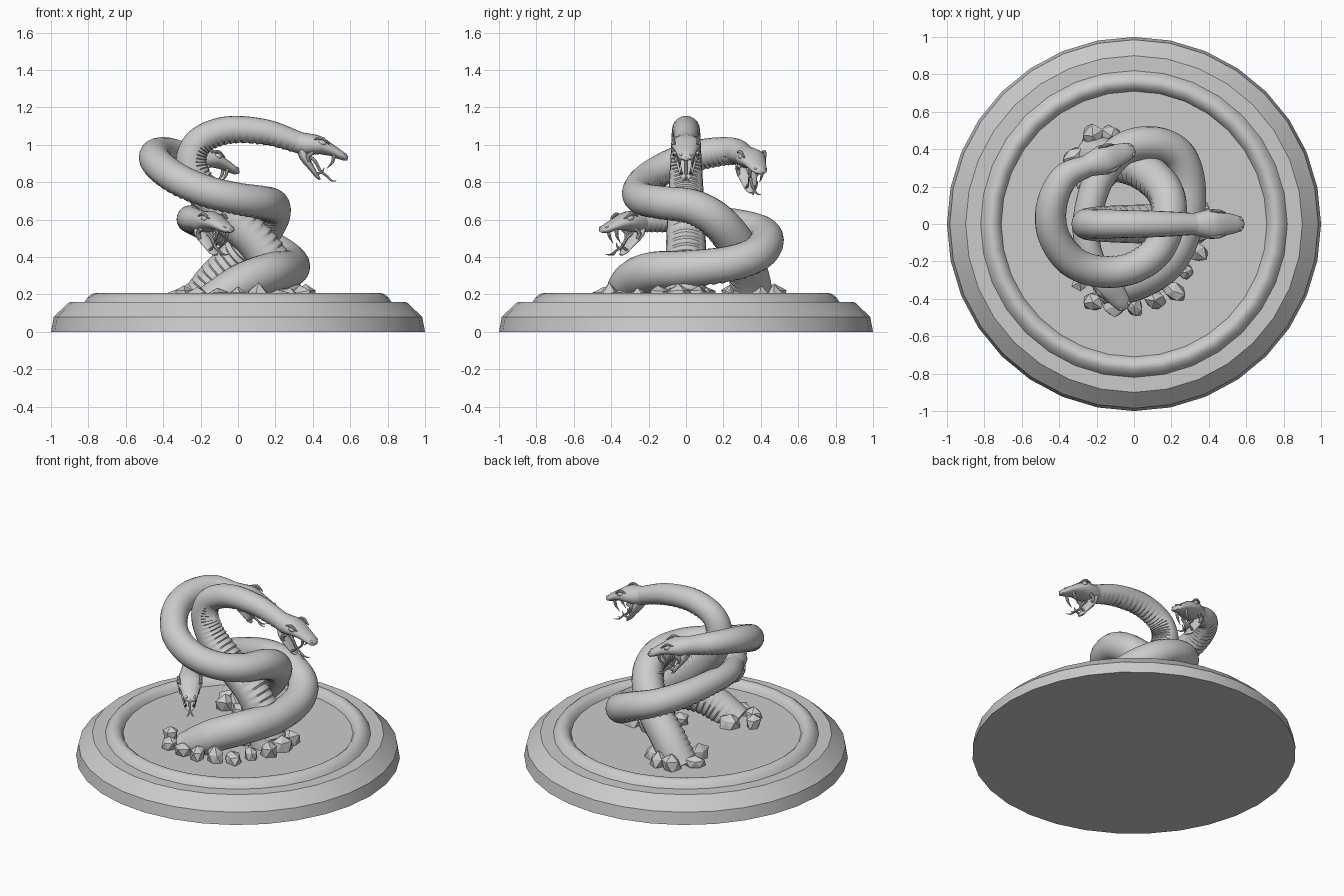
import bpy, bmesh, math, random
from mathutils import Vector, Matrix

if "Cube" in bpy.data.objects:
    bpy.data.objects.remove(bpy.data.objects["Cube"])

random.seed(4)


def skin(name, rings, angle=40):
    """Skin a list of equal-length closed rings and cap both ends."""
    bm = bmesh.new()
    rows = [[bm.verts.new(p) for p in r] for r in rings]
    n = len(rows[0])
    for a, b in zip(rows, rows[1:]):
        for i in range(n):
            j = (i + 1) % n
            bm.faces.new((a[i], a[j], b[j], b[i]))
    bm.faces.new(rows[0])
    bm.faces.new(rows[-1])
    bmesh.ops.recalc_face_normals(bm, faces=bm.faces)
    return finish(name, bm, angle)


def finish(name, bm, angle):
    me = bpy.data.meshes.new(name)
    bm.to_mesh(me)
    bm.free()
    ob = bpy.data.objects.new(name, me)
    bpy.context.collection.objects.link(ob)
    if angle:
        bpy.ops.object.select_all(action='DESELECT')
        ob.select_set(True)
        bpy.context.view_layer.objects.active = ob
        bpy.ops.object.shade_smooth_by_angle(angle=math.radians(angle))
    return ob


def spline(pts, steps):
    """Catmull-Rom through (x, y, z, radius) points."""
    P = [Vector(p) for p in pts]
    P = [2 * P[0] - P[1]] + P + [2 * P[-1] - P[-2]]
    out = []
    for i in range(1, len(P) - 2):
        a, b, c, d = P[i - 1:i + 3]
        for k in range(steps):
            t = k / steps
            out.append(0.5 * (2 * b + (c - a) * t + (2 * a - 5 * b + 4 * c - d) * t * t
                              + (3 * b - a - 3 * c + d) * t ** 3))
    return out + [P[-2]]


def tube(name, pts, up=(0, 0, 1), sides=20, steps=20, ribs=False, M=Matrix()):
    """Sweep a round section, carrying the up vector back from the last point."""
    path = spline(pts, steps)
    up = Vector(up)
    rings = []
    for i in range(len(path) - 1, -1, -1):
        c = path[i].to_3d()
        t = (path[min(i + 1, len(path) - 1)] - path[max(i - 1, 0)]).to_3d().normalized()
        up = (up - t * up.dot(t)).normalized()
        side = t.cross(up)
        ring = []
        for k in range(sides):
            a = 2 * math.pi * k / sides
            r = path[i].w
            if ribs and math.cos(a) < -0.5:      # overlapping belly plates
                r *= 1 - 0.025 * (i % 4)
            ring.append(M @ (c + (up * math.cos(a) + side * math.sin(a)) * r))
        rings.append(ring)
    return skin(name, rings)


def loft(name, sections, M, sides=20):
    """Loft rounded sections given as (x, half width, z top, z bottom)."""
    rings = []
    for x, w, zt, zb in sections:
        ring = []
        for k in range(sides):
            a = 2 * math.pi * k / sides
            z = math.sin(a)
            ring.append(M @ Vector((x, w * math.cos(a), (zt + zb) / 2 + (zt - zb) / 2 * z)))
        rings.append(ring)
    return skin(name, rings, 50)


def ball(name, M, loc, size):
    bm = bmesh.new()
    bmesh.ops.create_uvsphere(bm, u_segments=16, v_segments=10, radius=1,
                              matrix=M @ Matrix.Translation(loc) @ Matrix.Diagonal((*size, 1)))
    return finish(name, bm, 60)


UPPER = [(-.03, .055, .055, -.055), (.03, .068, .061, -.06), (.08, .081, .066, -.045),
         (.12, .077, .059, -.03), (.17, .06, .04, -.025), (.22, .049, .022, -.03),
         (.255, .039, .008, -.03), (.27, .02, -.004, -.024)]
LOWER = [(-.02, .05, .03, -.02), (.03, .062, .018, -.036), (.07, .058, .012, -.032),
         (.12, .044, .008, -.022), (.165, .033, .007, -.016), (.188, .014, .004, -.006)]


def head(tag, origin, forward):
    f = Vector(forward).normalized()
    s = Vector((0, 0, 1)).cross(f).normalized()
    u = f.cross(s)
    M = Matrix.Translation(origin) @ Matrix((f, s, u)).transposed().to_4x4()
    J = M @ Matrix.Translation((.02, 0, -.03)) @ Matrix.Rotation(math.radians(44), 4, 'Y')
    loft(tag + "_upper_head", UPPER, M)
    loft(tag + "_lower_jaw", LOWER, J)
    for y in (-1, 1):
        ball(tag + "_eye", M, (.115, y * .066, .032), (.022, .012, .015))
        tube(tag + "_brow", [(.07, y * .07, .04, .004), (.11, y * .069, .054, .009),
                             (.155, y * .06, .036, .004)], sides=8, steps=5, M=M)
        ball(tag + "_nostril", M, (.25, y * .026, .002), (.012, .008, .007))
        # fangs in the upper and lower jaws, and the skin at the mouth corner
        tube(tag + "_upper_fang", [(.195, y * .034, -.015, .011), (.195, y * .034, -.055, .008),
                                   (.175, y * .033, -.095, .001)], (1, 0, 0), 8, 5, M=M)
        tube(tag + "_lower_fang", [(.155, y * .024, 0, .008), (.158, y * .025, .03, .006),
                                   (.145, y * .025, .055, .001)], (1, 0, 0), 8, 5, M=J)
        tube(tag + "_mouth_corner", [(.085, y * .06, -.03, .01), (.062, y * .056, -.055, .012),
                                     (.075, y * .052, -.085, .008)], (1, 0, 0), 8, 5, M=M)
        # forked tongue tines
        tube(tag + "_tongue_tip", [(.19, 0, -.135, .006), (.215, y * .012, -.15, .005),
                                   (.245, y * .022, -.145, .001)], sides=8, steps=5, M=M)
    tube(tag + "_tongue", [(.04, 0, -.05, .009), (.1, 0, -.07, .009), (.145, 0, -.115, .008),
                           (.19, 0, -.135, .006)], sides=8, steps=6, M=M)


# Round plinth with a raised ring
profile = [(1, 0), (.985, .08), (.9, .16), (.82, .16), (.805, .183), (.78, .203), (.762, .207),
           (.744, .203), (.722, .185), (.71, .16)]
skin("plinth", [[(r * math.cos(math.pi * k / 16), r * math.sin(math.pi * k / 16), z)
                 for k in range(32)] for r, z in profile], 32)

# Three intertwined snakes: path with radius, ending at the head
snakes = {
    "tall_snake": ([(.25, -.02, .13, .115), (.2, 0, .32, .112), (.1, 0, .48, .106), (-.08, 0, .64, .1),
                    (-.205, 0, .78, .092), (-.25, 0, .91, .084), (-.2, 0, 1.02, .078),
                    (-.05, 0, 1.078, .075), (.15, 0, 1.066, .069), (.33, 0, 1.01, .058)],
                   (.97, 0, -.26)),
    "side_snake": ([(-.22, .36, .13, .112), (-.11, .34, .28, .11), (.04, .29, .43, .106),
                    (.16, .18, .58, .1), (.185, .04, .665, .095), (.13, -.13, .69, .09),
                    (0, -.23, .71, .087), (-.17, -.255, .75, .086), (-.33, -.2, .82, .086),
                    (-.43, -.06, .9, .085), (-.44, .1, .95, .082), (-.37, .25, .965, .073),
                    (-.24, .315, .94, .058)],
                   (.9, .32, -.27)),
    "low_snake": ([(-.15, -.34, .15, .1), (.02, -.3, .26, .105), (.18, -.19, .32, .105),
                   (.27, 0, .335, .1), (.285, .22, .36, .097), (.23, .37, .41, .095),
                   (.1, .43, .48, .092), (-.06, .4, .535, .088), (-.18, .26, .575, .083),
                   (-.245, .06, .6, .077), (-.25, -.1, .6, .07), (-.2, -.24, .59, .058)],
                  (.6, -.8, -.13)),
}
for tag, (path, forward) in snakes.items():
    tube(tag + "_body", path, ribs=True)
    head(tag, path[-1][:3], forward)

# Broken rocks where the bodies burst through the plinth
rocks = [(-.29, -.31), (-.22, -.42), (-.11, -.44), (0, -.44), (.11, -.41), (.21, -.36), (.28, -.26),
         (-.17, -.24), (.33, -.15), (.36, -.04), (.34, .07), (.22, .1), (.12, .05), (.12, -.1),
         (-.32, .36), (-.27, .25), (-.15, .24), (-.08, .3), (-.22, .47), (-.12, .47), (-.04, .4)]
for x, y in rocks:
    bm = bmesh.new()
    bmesh.ops.create_icosphere(bm, subdivisions=1, radius=1)
    for v in bm.verts:
        v.co *= random.uniform(.75, 1.2)
    M = (Matrix.Translation((x, y, .185)) @ Matrix.Rotation(random.uniform(0, 6.28), 4, 'Z')
         @ Matrix.Diagonal((random.uniform(.05, .075), random.uniform(.045, .065),
                            random.uniform(.05, .075), 1)))
    bm.transform(M)
    finish("rock", bm, 0)
